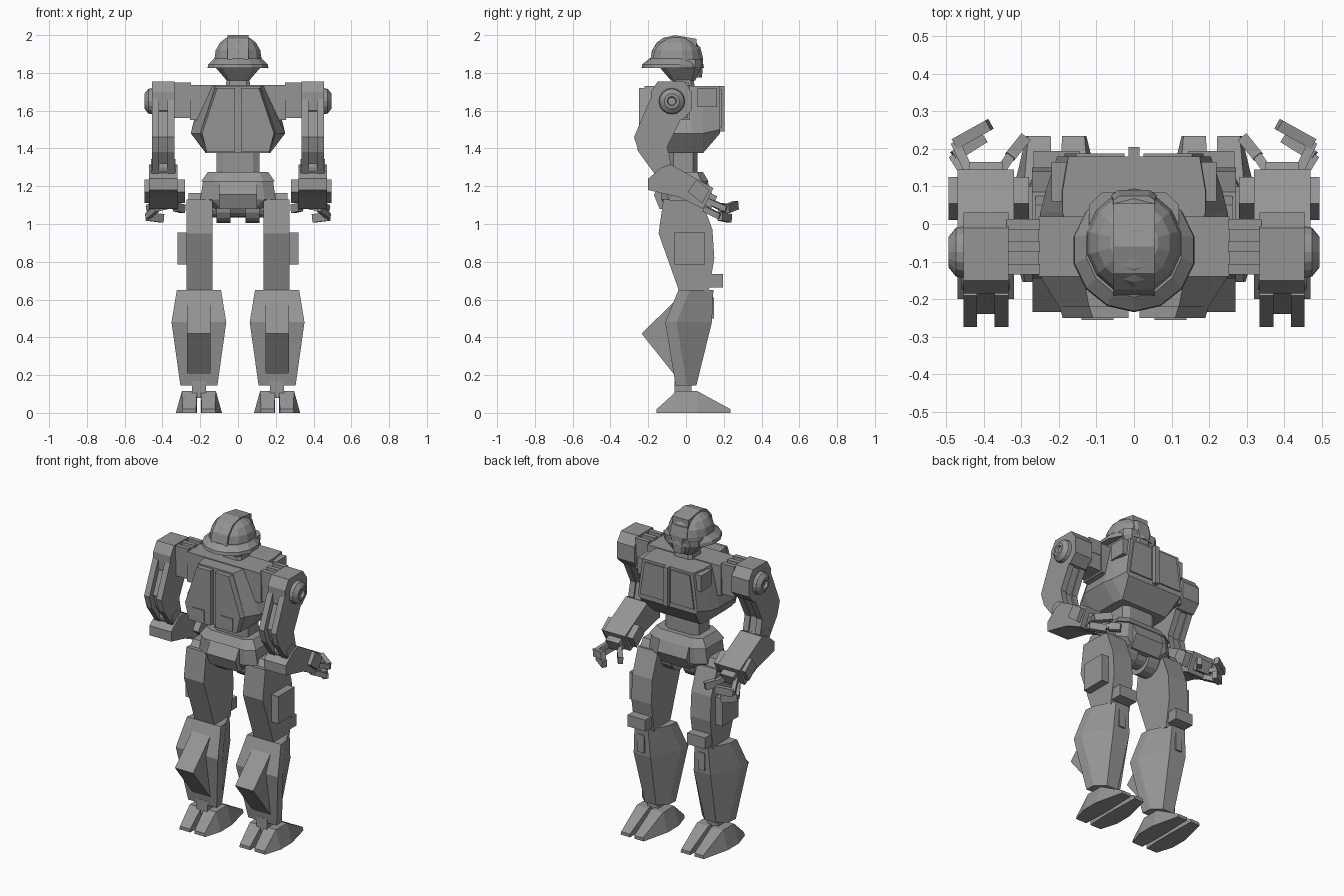
import bpy, bmesh, math
from mathutils import Vector

old = bpy.data.objects.get("Cube")
if old:
    bpy.data.objects.remove(old, do_unlink=True)

grey = bpy.data.materials.new("plain_grey")
grey.use_nodes = True
colour = (.3, .3, .3, 1)
grey.diffuse_color = colour
grey.node_tree.nodes["Principled BSDF"].inputs["Base Color"].default_value = colour


def loft(name, rings, mirror=False):
    """Skin a list of equal-length point rings and cap both ends."""
    bm = bmesh.new()
    rows = [[bm.verts.new(p) for p in ring] for ring in rings]
    count = len(rows[0])
    for low, high in zip(rows, rows[1:]):
        for i in range(count):
            j = (i + 1) % count
            bm.faces.new((low[i], low[j], high[j], high[i]))
    bm.faces.new(rows[0])
    bm.faces.new(rows[-1])
    bmesh.ops.recalc_face_normals(bm, faces=bm.faces[:])
    mesh = bpy.data.meshes.new(name)
    bm.to_mesh(mesh)
    bm.free()
    mesh.materials.append(grey)
    obj = bpy.data.objects.new(name, mesh)
    bpy.context.collection.objects.link(obj)
    if mirror:
        obj.modifiers.new("Mirror", "MIRROR")
    return obj


def side_prism(name, x0, x1, outline, mirror=False):
    """Extrude a (y, z) outline along x."""
    return loft(name, [[(x, y, z) for y, z in outline] for x in (x0, x1)], mirror)


def box(name, xs, ys, zs, mirror=False):
    (y0, y1), (z0, z1) = ys, zs
    return side_prism(name, *xs, [(y0, z0), (y1, z0), (y1, z1), (y0, z1)], mirror)


def beam(name, start, end, width, height):
    """Mirrored bar between two points."""
    a, b = Vector(start), Vector(end)
    along = (b - a).normalized()
    side = along.cross(Vector((0, 0, 1))).normalized() * width / 2
    up = side.cross(along).normalized() * height / 2
    corners = (side + up, side - up, -side - up, up - side)
    return loft(name, [[p + c for c in corners] for p in (a, b)], True)


def round_x(name, y, z, profile, sides=16, mirror=False):
    """Turned part around an x axis; profile is (x, radius)."""
    turn = [math.tau * i / sides for i in range(sides)]
    return loft(name, [[(x, y + r * math.cos(t), z + r * math.sin(t)) for t in turn]
                       for x, r in profile], mirror)


def octagon(z, half, front, back, cut=.3):
    """Horizontal ring with cut corners."""
    cx, cy = half * (1 - cut), (back - front) * cut / 2
    quarter = [(cx, front), (half, front + cy), (half, back - cy), (cx, back)]
    return [(x, y, z) for x, y in quarter] + [(-x, y, z) for x, y in reversed(quarter)]


def ellipse(z, rx, ry, cy, sides=14):
    return [(rx * math.sin(math.tau * i / sides), cy - ry * math.cos(math.tau * i / sides), z)
            for i in range(sides)]


def chest_ring(y, top, mid, low, ztop=1.73, zmid=1.48, zlow=1.375):
    half = [(top, ztop), (mid, zmid), (low, zlow)]
    return [(x, y, z) for x, z in half] + [(-x, y, z) for x, z in reversed(half)]


# Head
loft("helmet_dome", [ellipse(1.87 + h, .13 * s, .14 * s, -.05)
                     for h, s in ((-.01, 1), (.05, .93), (.09, .75), (.115, .5), (.123, .25))])
loft("helmet_brim", [ellipse(1.825, .165, .165, -.07), ellipse(1.845, .162, .162, -.07),
                     ellipse(1.875, .13, .135, -.06)])
side_prism("helmet_crest", -.055, .055,
           [(-.19, 1.87), (-.175, 1.93), (-.13, 1.98), (-.06, 2), (.055, 1.98), (.055, 1.9), (.04, 1.87)])
loft("jaw", [octagon(1.76, .06, -.08, .05), octagon(1.83, .12, -.14, .08),
             octagon(1.87, .12, -.14, .085)])
loft("face_guard", [octagon(1.775, .035, 0, .085), octagon(1.88, .06, 0, .09),
                    octagon(1.94, .055, 0, .075)])
loft("neck", [octagon(1.69, .07, -.08, .05), octagon(1.77, .06, -.07, .04)])

# Torso
loft("torso", [chest_ring(-.22, .12, .2, .165), chest_ring(-.14, .135, .25, .17),
               chest_ring(.03, .19, .25, .17), chest_ring(.09, .19, .235, .16),
               chest_ring(.18, .175, .205, .19, zmid=1.5, zlow=1.48)])
box("shoulder_beam", (-.255, .255), (-.14, .02), (1.55, 1.735))
loft("chest_plate", [[(.015, y, 1.72), (.11 + e, y, 1.72), (.19 + e, y, 1.48), (.165, y, 1.38),
                      (.015, y, 1.38)] for y, e in ((-.25, 0), (-.21, .012))], True)
box("chest_hatch", (.055, .14), (-.256, -.24), (1.39, 1.465), True)
box("spine_rib", (-.015, .015), (.17, .205), (1.49, 1.73))
loft("back_plate", [[(.025, y, 1.715), (.155, y, 1.715), (.185, y, 1.51), (.025, y, 1.51)]
                    for y in (.17, .188)], True)
box("side_vent", (.18, .22), (.06, .165), (1.62, 1.72), True)

# Waist and pelvis
loft("waist", [octagon(1.26, .115, -.09, .06), octagon(1.4, .115, -.09, .06)])
loft("waist_flange", [octagon(1.225, .195, -.14, .12), octagon(1.275, .16, -.11, .09)])
loft("pelvis", [octagon(1.08, .12, -.1, .09), octagon(1.13, .2, -.13, .11),
                octagon(1.23, .185, -.13, .11)])
side_prism("pelvis_front", -.1, .1,
           [(-.12, 1.24), (-.17, 1.155), (-.14, 1.08), (.1, 1.08), (.14, 1.155), (.11, 1.24)])
round_x("crotch_core", 0, 1.11, [(-.07, .075), (.07, .075)])
round_x("crotch_wheel", 0, 1.095, [(.04, .09), (.115, .09)], mirror=True)
round_x("hip_axle", 0, 1.1, [(.1, .065), (.2, .065)], mirror=True)

# Shoulders
box("shoulder_link", (.25, .34), (-.13, .01), (1.56, 1.69), True)
for y in (-.135, -.075, -.015):
    box("shoulder_bar", (.25, .34), (y, y + .028), (1.66, 1.75), True)
side_prism("shoulder", .335, .455,
           [(-.185, 1.7), (-.15, 1.755), (-.01, 1.755), (.03, 1.7), (.03, 1.6),
            (-.02, 1.55), (-.15, 1.55), (-.185, 1.6)], True)
round_x("shoulder_cap", -.075, 1.65,
        [(.45, .07), (.475, .065), (.495, .04), (.495, .025), (.48, .02)], mirror=True)

# Upper arms: two cheeks around a recessed core
arm = [(-.19, 1.66), (-.22, 1.59), (-.275, 1.46), (-.25, 1.38), (-.155, 1.25),
       (-.08, 1.32), (-.1, 1.41), (-.02, 1.57)]
for x0, x1 in ((.335, .372), (.418, .455)):
    side_prism("upper_arm_cheek", x0, x1, arm, True)
side_prism("upper_arm_core", .37, .42,
           [(y + (.035 if y < -.15 else -.01), z) for y, z in arm], True)
round_x("elbow_pin", -.13, 1.3, [(.33, .045), (.46, .045)], mirror=True)

# Forearms
side_prism("forearm", .32, .47,
           [(-.2, 1.24), (-.13, 1.3), (-.08, 1.315), (.145, 1.19), (.09, 1.08),
            (-.03, 1.14), (-.2, 1.18)], True)
for x0, x1 in ((.465, .495), (.28, .325)):
    side_prism("forearm_panel", x0, x1, [(.01, 1.17), (.055, 1.235), (.125, 1.18), (.085, 1.11)], True)
beam("wrist", (.395, .07, 1.155), (.395, .15, 1.115), .09, .07)

# Claws: each a stem and a folded tip
claws = (((.43, .12, 1.12), (.475, .215, 1.08), (.385, .265, 1.1)),
         ((.43, .1, 1.08), (.48, .18, 1.04), (.4, .23, 1.03)),
         ((.37, .12, 1.12), (.33, .18, 1.09), (.29, .23, 1.08)))
for root, knuckle, tip in claws:
    beam("claw_stem", root, knuckle, .025, .03)
    beam("claw_tip", knuckle, tip, .03, .045)

# Thighs
side_prism("thigh", .135, .272,
           [(-.12, 1.13), (-.145, .95), (-.035, .64), (.12, .64), (.15, .82),
            (.14, .97), (.085, 1.12)], True)
side_prism("hip_block", .19, .262, [(-.1, 1.12), (-.07, 1.165), (.05, 1.165), (.08, 1.11)], True)
box("thigh_pod", (.26, .32), (-.06, .1), (.785, .955), True)
box("knee_block", (.145, .268), (.08, .195), (.665, .735), True)

# Shins: wide in front, narrow behind
middle = .207
shin = ((.65, -.04, .145, .117), (.48, -.11, .137, .145), (.145, -.055, .055, .098))
loft("shin", [[(middle - w, f, z), (middle + w, f, z), (middle + w * .95, f + .06, z),
               (middle + w * .4, b, z), (middle - w * .4, b, z), (middle - w * .95, f + .06, z)]
              for z, f, b, w in shin], True)
side_prism("shin_guard", .145, .27, [(0, .65), (-.235, .42), (-.06, .2), (.03, .3)], True)
box("calf_slot_rim", (.185, .23), (.1, .147), (.5, .61), True)

# Ankles and split feet
box("ankle", (.17, .243), (-.06, .03), (.08, .17), True)
for side in (-1, 1):
    rings = []
    for y, near, far, far_top, top in ((-.155, .015, .09, .085, .02), (-.05, .01, .122, .09, .115),
                                       (.06, .01, .122, .09, .115), (.235, .015, .08, .075, .02)):
        rings.append([(middle + side * x, y, z)
                      for x, z in ((near, 0), (far, 0), (far_top, top), (near, top))])
    loft("split_foot", rings, True)
